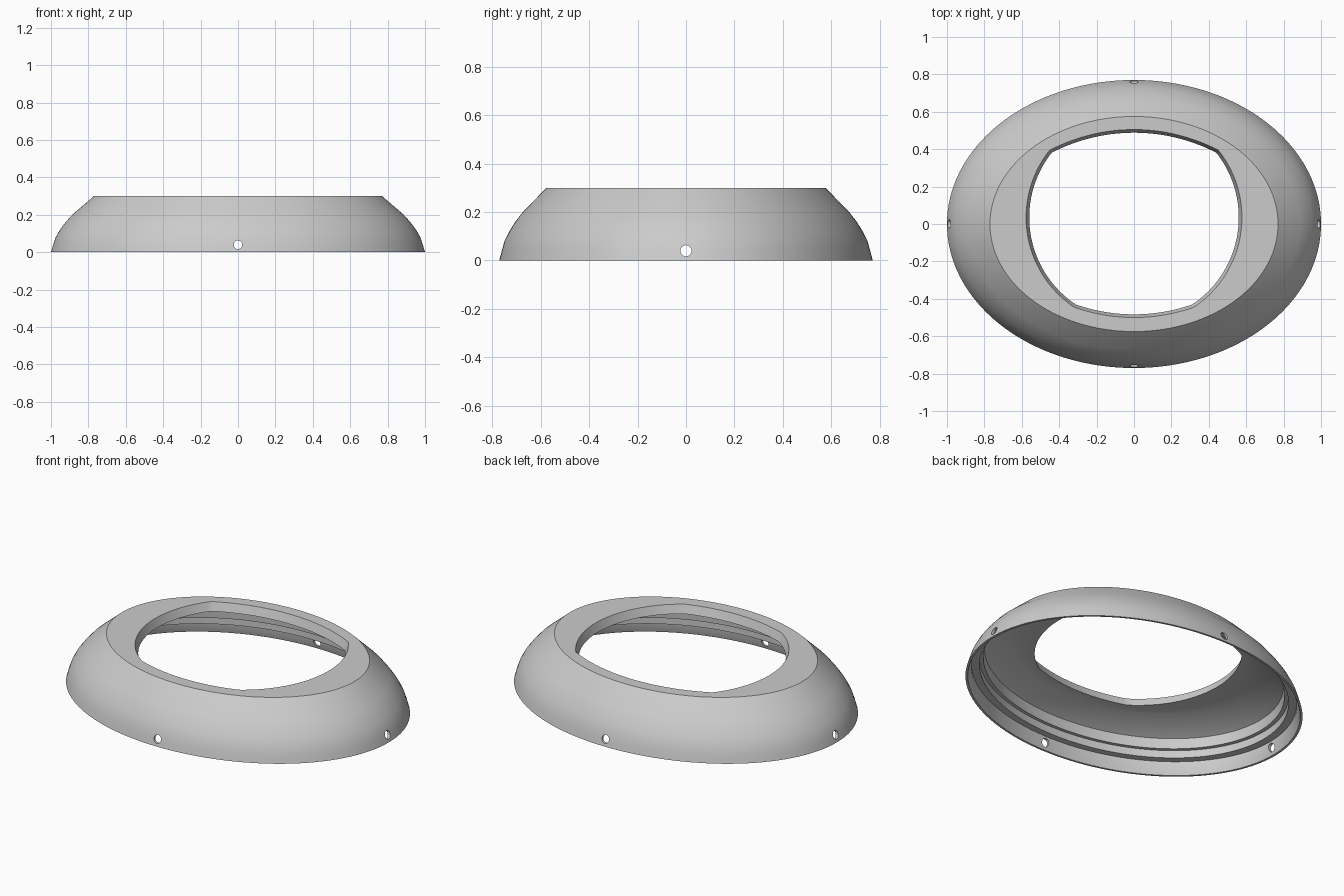
import bpy, bmesh
from math import sin, cos, pi, sqrt, radians

cube = bpy.data.objects.get("Cube")
if cube:
    bpy.data.objects.remove(cube, do_unlink=True)

SEGMENTS = 192
BASE_X, BASE_Y = 1.0, 0.77
TOP, CEILING = 0.30, 0.25

grey = bpy.data.materials.new("light grey")
grey.use_nodes = True
colour = (0.6, 0.6, 0.6, 1)
grey.diffuse_color = colour
grey.node_tree.nodes["Principled BSDF"].inputs["Base Color"].default_value = colour

angles = [2 * pi * i / SEGMENTS for i in range(SEGMENTS)]


def oval(inset, z):
    """Elliptical ring, drawn in from the base outline."""
    rx, ry = BASE_X - 1.15 * inset, BASE_Y - 0.975 * inset
    return [(rx * cos(a), ry * sin(a), z) for a in angles]


def opening(inset, z):
    """Outline shared by a round hole and two shallow arcs, front and back."""
    arcs = [(0.035, 0.577), (-0.47, 0.975), (0.457, 0.957)]
    ring = []
    for a in angles:
        r = min(c * sin(a) + sqrt((rad - inset) ** 2 - (c * cos(a)) ** 2)
                for c, rad in arcs)
        ring.append((r * cos(a), r * sin(a), z))
    return ring


# Outer dome, top plate with tapered opening, stepped inside
outer = [(0, 0), (0.01, 0.04), (0.022, 0.08), (0.042, 0.12),
         (0.068, 0.16), (0.099, 0.2), (0.2, TOP)]
inner = [(0.23, CEILING), (0.095, 0.18), (0.09, 0.12), (0.07, 0.12),
         (0.07, 0.075), (0.03, 0.075), (0.03, 0.055), (0.012, 0)]
rings = [oval(*p) for p in outer]
rings += [opening(0, TOP), opening(0.017, CEILING)]
rings += [oval(*p) for p in inner]

bm = bmesh.new()
loops = [[bm.verts.new(co) for co in ring] for ring in rings]
for k, low in enumerate(loops):
    high = loops[(k + 1) % len(loops)]
    for i in range(SEGMENTS):
        j = (i + 1) % SEGMENTS
        bm.faces.new((low[i], low[j], high[j], high[i]))
bmesh.ops.recalc_face_normals(bm, faces=bm.faces)
mesh = bpy.data.meshes.new("bezel_ring")
bm.to_mesh(mesh)
bm.free()
mesh.materials.append(grey)
bezel = bpy.data.objects.new("bezel_ring", mesh)
bpy.context.collection.objects.link(bezel)

# Four screw holes, drilled across both axes
for name, turn in (("side_drill", (0, pi / 2, 0)), ("front_drill", (pi / 2, 0, 0))):
    bpy.ops.mesh.primitive_cylinder_add(vertices=24, radius=0.023, depth=2.4,
                                        location=(0, 0, 0.04), rotation=turn)
    drill = bpy.context.object
    drill.name = name
    drill.hide_render = True
    drill.data.materials.append(grey)
    bpy.context.view_layer.objects.active = bezel
    cut = bezel.modifiers.new(name, 'BOOLEAN')
    cut.operation = 'DIFFERENCE'
    cut.solver = 'EXACT'
    cut.object = drill
    bpy.ops.object.modifier_apply(modifier=cut.name)
    bpy.data.objects.remove(drill, do_unlink=True)

# Smooth curves, crisp steps
bpy.ops.object.select_all(action='DESELECT')
bezel.select_set(True)
bpy.context.view_layer.objects.active = bezel
bpy.ops.object.shade_smooth_by_angle(angle=radians(30))
